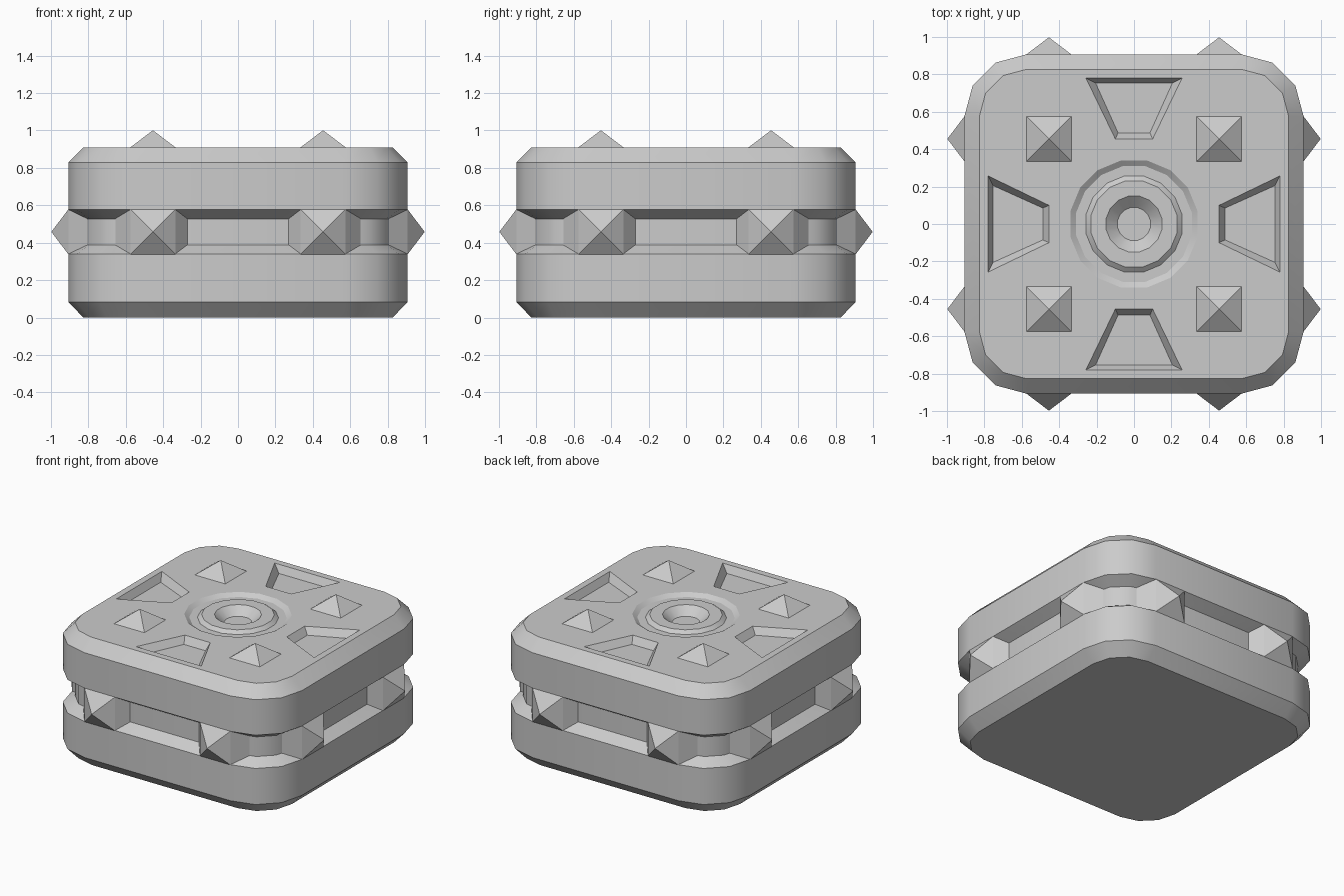
import bpy, bmesh
from math import pi, cos, sin, radians
from mathutils import Matrix, Vector

cube = bpy.data.objects.get("Cube")
if cube:
    bpy.data.objects.remove(cube, do_unlink=True)

grey = bpy.data.materials.new("stone grey")
grey.use_nodes = True
tone = (0.6, 0.6, 0.6, 1)
grey.diffuse_color = tone
grey.node_tree.nodes["Principled BSDF"].inputs["Base Color"].default_value = tone

HALF, TOP, CORNER = 0.907, 0.91, 0.575   # body half width, height, corner centre
STUD, STUD_AT = 0.12, 0.455              # stud half width and offset
RISE = 0.091


def finish(bm, name):
    bmesh.ops.recalc_face_normals(bm, faces=bm.faces[:])
    mesh = bpy.data.meshes.new(name)
    bm.to_mesh(mesh)
    bm.free()
    mesh.materials.append(grey)
    obj = bpy.data.objects.new(name, mesh)
    bpy.context.collection.objects.link(obj)
    return obj


def ring(bm, points):
    return [bm.verts.new(p) for p in points]


def skin(bm, a, b):
    n = len(a)
    for i in range(n):
        j = (i + 1) % n
        bm.faces.new((a[i], a[j], b[j], b[i]))


def loop_edges(bm, verts):
    return [bm.edges.get((v, verts[i - 1])) for i, v in enumerate(verts)]


def rounded_square(inset, z):
    r = HALF - inset - CORNER
    pts = []
    for q in range(4):
        turn = Matrix.Rotation(q * pi / 2, 3, 'Z')
        for s in range(4):
            a = s * pi / 6
            pts.append(turn @ Vector((CORNER + r * cos(a), CORNER + r * sin(a), z)))
    return pts


def circle(r, z, n=16):
    return [(r * cos((i + 0.5) * 2 * pi / n), r * sin((i + 0.5) * 2 * pi / n), z)
            for i in range(n)]


# Body: rounded block with chamfered rims and a groove round the middle
bm = bmesh.new()
profile = [(0.08, 0), (0, 0.083), (0, 0.34), (0.08, 0.388), (0.08, 0.528),
           (0, 0.577), (0, 0.83), (0.08, TOP)]
rings = [ring(bm, rounded_square(d, z)) for d, z in profile]
for low, high in zip(rings, rings[1:]):
    skin(bm, low, high)
bm.faces.new(rings[0])
rims = loop_edges(bm, rings[-1])

# Four tapered pockets in the top
for q in range(4):
    turn = Matrix.Rotation(q * pi / 2, 3, 'Z')
    levels = []
    for near, far, narrow, wide, z in ((0.455, 0.78, 0.10, 0.257, TOP),
                                       (0.487, 0.753, 0.085, 0.205, TOP - 0.05)):
        levels.append(ring(bm, [turn @ Vector(p) for p in (
            (-narrow, near, z), (narrow, near, z), (wide, far, z), (-wide, far, z))]))
    skin(bm, *levels)
    bm.faces.new(levels[1])
    rims += loop_edges(bm, levels[0])

# Ring channel and central bowl
dial = [(0.347, 0), (0.315, 0.022), (0.262, 0.022), (0.235, 0),
        (0.152, 0), (0.09, 0.055)]
loops = [ring(bm, circle(r, TOP - d)) for r, d in dial]
for a, b in zip(loops, loops[1:]):
    skin(bm, a, b)
bm.faces.new(loops[-1])
rims += loop_edges(bm, loops[0])

# Flat top around all the openings
bmesh.ops.triangle_fill(bm, edges=rims, use_beauty=True, normal=(0, 0, 1))
body = finish(bm, "body")
bpy.ops.object.select_all(action='DESELECT')
body.select_set(True)
bpy.context.view_layer.objects.active = body
bpy.ops.object.shade_smooth_by_angle(angle=radians(32))


def stud(name, place, flare):
    """Pyramid pointing up z, on a foot that widens by flare along x."""
    bm = bmesh.new()
    base = ring(bm, [(x * STUD, y * STUD, 0)
                     for x, y in ((-1, -1), (1, -1), (1, 1), (-1, 1))])
    tip = bm.verts.new((0, 0, RISE))
    for i in range(4):
        bm.faces.new((base[i - 1], base[i], tip))
    foot = ring(bm, [(v.co.x * (1 + flare / STUD), v.co.y, -0.1) for v in base])
    skin(bm, base, foot)
    bm.faces.new(foot)
    bm.transform(place)
    finish(bm, name)


# Four studs on top, and two on each side bridging the groove
for q, side in enumerate(("front", "left", "back", "right")):
    turn = Matrix.Rotation(q * pi / 2, 4, 'Z')
    stud("top_stud_" + side,
         turn @ Matrix.Translation((STUD_AT, -STUD_AT, TOP)), -0.02)
    for s, end in ((-1, "a"), (1, "b")):
        place = Matrix.Translation((s * STUD_AT, -HALF, 0.458)) @ Matrix.Rotation(pi / 2, 4, 'X')
        stud(side + "_stud_" + end, turn @ place, 0.08)
